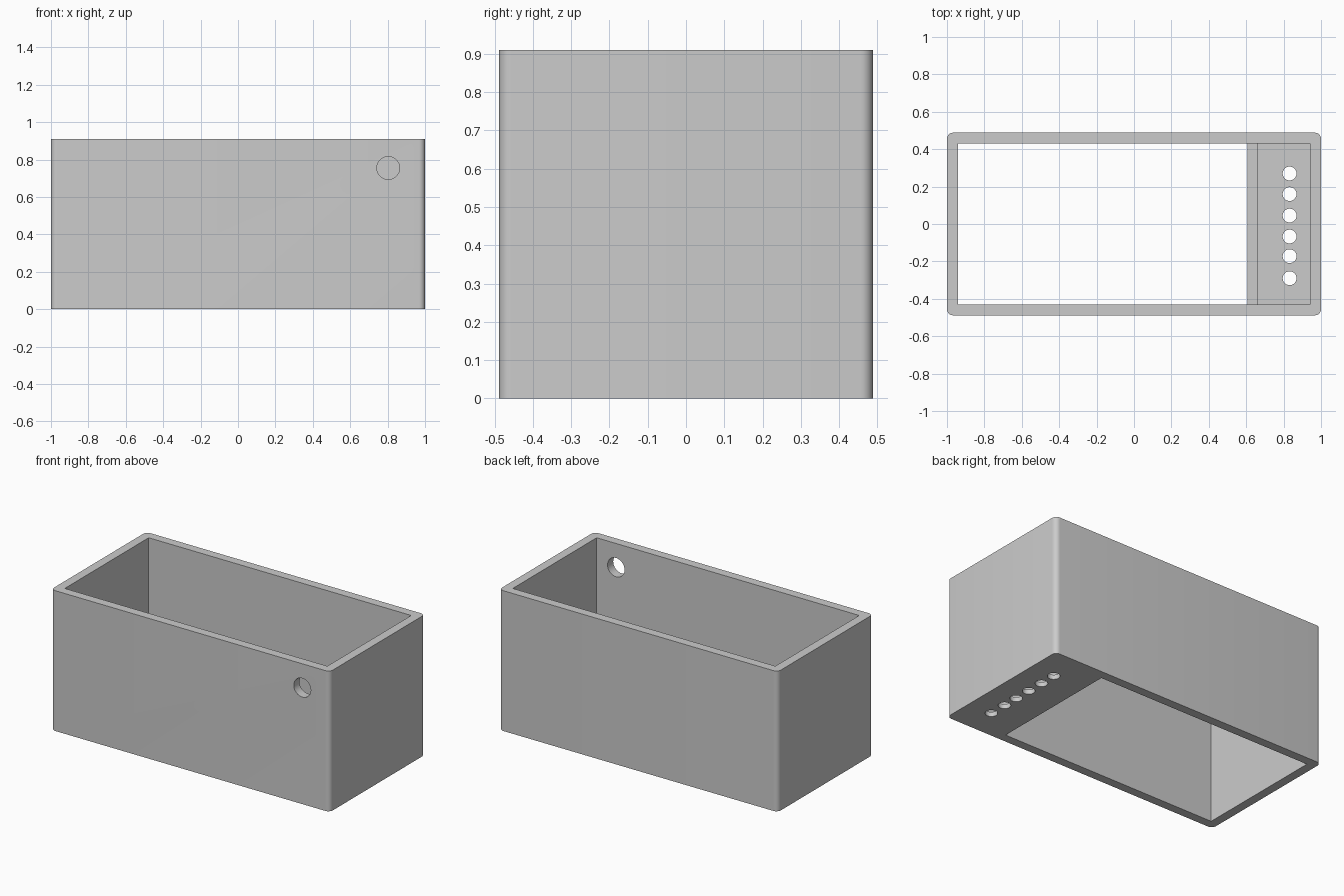
import bpy, bmesh, math
from mathutils import Matrix, Vector

if "Cube" in bpy.data.objects:
    bpy.data.objects.remove(bpy.data.objects["Cube"], do_unlink=True)

HALF_X, HALF_Y, HEIGHT = 1.0, 0.488, 0.91
WALL, CORNER, FLOOR, DIVIDER = 0.058, 0.032, 0.03, 0.2
IN_X, IN_Y = HALF_X - WALL, HALF_Y - WALL

grey = bpy.data.materials.new("light grey plastic")
grey.use_nodes = True
colour = (0.6, 0.6, 0.6, 1)
grey.diffuse_color = colour
grey.node_tree.nodes["Principled BSDF"].inputs["Base Color"].default_value = colour


def prism(name, outline, direction):
    """Extrude a closed outline of 3D points into a solid."""
    bm = bmesh.new()
    face = bm.faces.new([bm.verts.new(p) for p in outline])
    out = bmesh.ops.extrude_face_region(bm, geom=[face])
    moved = [v for v in out["geom"] if isinstance(v, bmesh.types.BMVert)]
    bmesh.ops.translate(bm, verts=moved, vec=direction)
    bmesh.ops.recalc_face_normals(bm, faces=bm.faces[:])
    mesh = bpy.data.meshes.new(name)
    bm.to_mesh(mesh)
    bm.free()
    obj = bpy.data.objects.new(name, mesh)
    bpy.context.collection.objects.link(obj)
    return obj


def drill(name, centre, radius, direction, rotation=Matrix()):
    """Round cutter starting at centre and running along direction."""
    ring = [Vector((radius * math.cos(a), radius * math.sin(a), 0))
            for a in (math.tau * i / 48 for i in range(48))]
    return prism(name, [Vector(centre) + rotation @ p for p in ring], direction)


# Outer body with rounded upright corners
outline = []
for k, (sx, sy) in enumerate(((1, 1), (-1, 1), (-1, -1), (1, -1))):
    for i in range(9):
        a = math.pi / 2 * (k + i / 8)
        outline.append((sx * (HALF_X - CORNER) + CORNER * math.cos(a),
                        sy * (HALF_Y - CORNER) + CORNER * math.sin(a), 0))
box = prism("box", outline, (0, 0, HEIGHT))
box.data.materials.append(grey)

# Cavity: open bottom on one side, floored compartment behind a low divider
profile = [(-IN_X, -0.1), (0.607, -0.1), (0.607, DIVIDER), (0.662, DIVIDER),
           (0.662, FLOOR), (IN_X, FLOOR), (IN_X, 1.1), (-IN_X, 1.1)]
cutters = [prism("cavity_cutter", [(x, -IN_Y, z) for x, z in profile],
                 (0, 2 * IN_Y, 0))]

# Cable hole through the front wall
cutters.append(drill("front_hole_cutter", (0.803, -0.6, 0.755), 0.061,
                     (0, 0.3, 0), Matrix.Rotation(math.pi / 2, 4, "X")))

# Row of holes through the compartment floor
for y in (0.27, 0.16, 0.045, -0.067, -0.172, -0.29):
    cutters.append(drill("floor_hole_cutter", (0.832, y, -0.05), 0.037, (0, 0, 0.12)))

bpy.context.view_layer.objects.active = box
box.select_set(True)
for cutter in cutters:
    cutter.hide_render = True
    mod = box.modifiers.new("cut", "BOOLEAN")
    mod.operation, mod.solver, mod.object = "DIFFERENCE", "EXACT", cutter
    bpy.ops.object.modifier_apply(modifier=mod.name)
    bpy.data.objects.remove(cutter, do_unlink=True)

bpy.ops.object.shade_smooth_by_angle(angle=math.radians(30))
